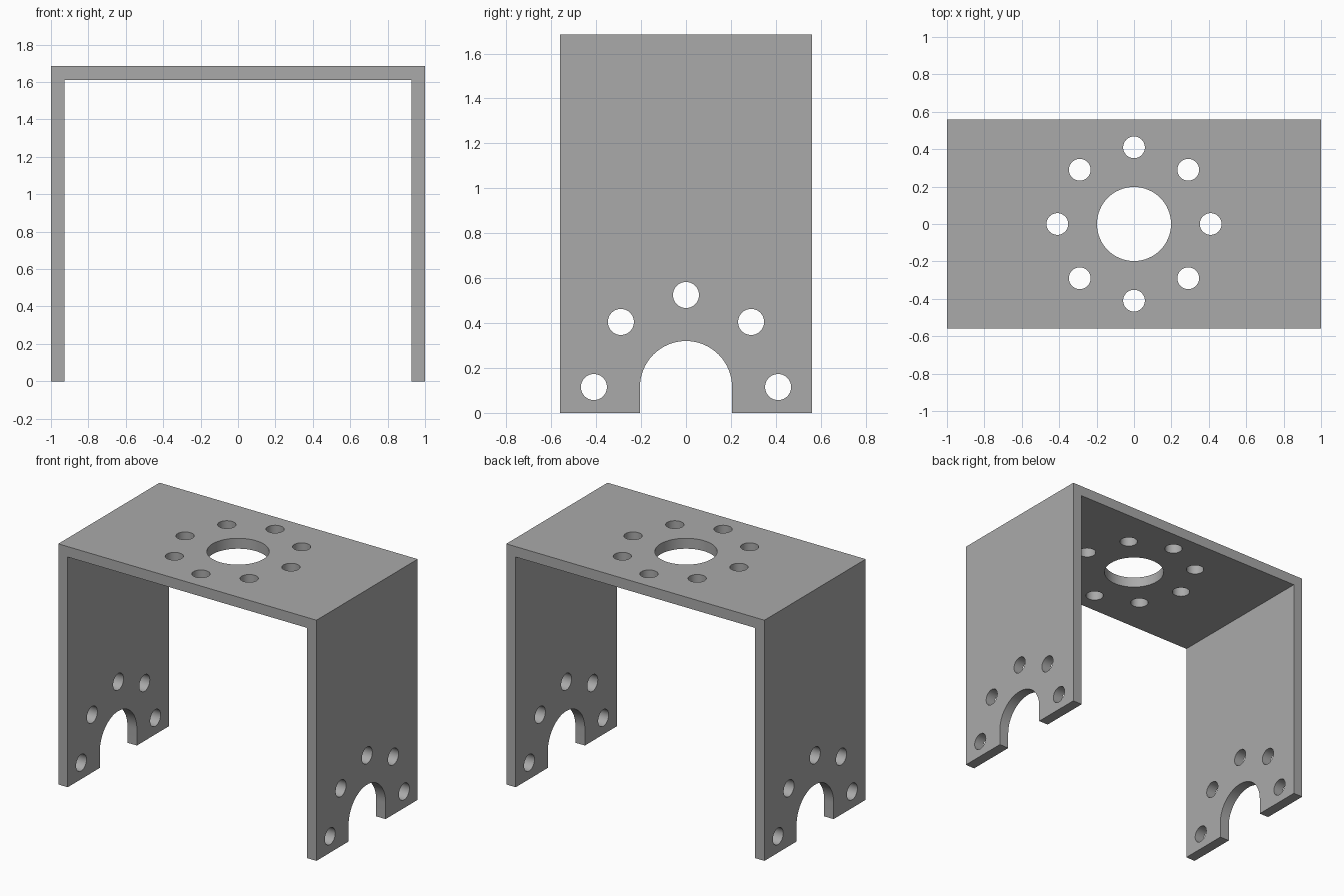
import bpy, bmesh, math
from mathutils import Matrix, Vector

cube = bpy.data.objects.get("Cube")
if cube:
    bpy.data.objects.remove(cube)

HEIGHT, HALF_W, HALF_D, THICK = 1.685, 1.0, 0.56, 0.073
RING, BOLT_R = 0.41, 0.058        # bolt circle and bolt hole radii
BORE_R, SLOT_R, SLOT_Z = 0.198, 0.205, 0.115

metal = bpy.data.materials.new("grey_metal")
metal.use_nodes = True
grey = (0.4, 0.4, 0.4, 1)
metal.diffuse_color = grey
metal.node_tree.nodes["Principled BSDF"].inputs["Base Color"].default_value = grey


def make_object(name, bm):
    bmesh.ops.recalc_face_normals(bm, faces=bm.faces)
    mesh = bpy.data.meshes.new(name)
    bm.to_mesh(mesh)
    bm.free()
    mesh.materials.append(metal)
    obj = bpy.data.objects.new(name, mesh)
    bpy.context.collection.objects.link(obj)
    return obj


def add_cylinder(bm, centre, radius, length, axis, segments=48):
    turn = Matrix.Rotation(math.pi / 2, 4, "Y") if axis == "X" else Matrix()
    bmesh.ops.create_cone(bm, cap_ends=True, segments=segments, radius1=radius,
                          radius2=radius, depth=length,
                          matrix=Matrix.Translation(centre) @ turn)


def cut(target, cutter):
    mod = target.modifiers.new(cutter.name, "BOOLEAN")
    mod.operation, mod.solver, mod.object = "DIFFERENCE", "EXACT", cutter
    bpy.context.view_layer.objects.active = target
    bpy.ops.object.modifier_apply(modifier=mod.name)
    bpy.data.objects.remove(cutter)


# U-shaped bracket: profile extruded front to back
inner = HALF_W - THICK
half = [(HALF_W, HEIGHT), (HALF_W, 0), (inner, 0), (inner, HEIGHT - THICK)]
profile = half + [(-x, z) for x, z in reversed(half)]
bm = bmesh.new()
face = bm.faces.new([bm.verts.new((x, -HALF_D, z)) for x, z in profile])
extruded = bmesh.ops.extrude_face_region(bm, geom=[face])["geom"]
bmesh.ops.translate(bm, vec=(0, 2 * HALF_D, 0),
                    verts=[g for g in extruded if isinstance(g, bmesh.types.BMVert)])
bracket = make_object("bracket", bm)

# Top plate: central bore and a full ring of bolt holes
bm = bmesh.new()
add_cylinder(bm, (0, 0, HEIGHT), BORE_R, 0.4, "Z", 64)
for i in range(8):
    a = i * math.pi / 4
    add_cylinder(bm, (RING * math.cos(a), RING * math.sin(a), HEIGHT), BOLT_R, 0.4, "Z")
cut(bracket, make_object("top_holes", bm))

# Both legs: half ring of bolt holes, drilled right through
bm = bmesh.new()
for i in range(5):
    a = i * math.pi / 4
    add_cylinder(bm, (0, RING * math.cos(a), SLOT_Z + RING * math.sin(a)), BOLT_R, 3, "X")
cut(bracket, make_object("leg_holes", bm))

# Both legs: round-topped slot open at the foot
bm = bmesh.new()
arch = [(SLOT_R * math.cos(i * math.pi / 32), SLOT_Z + SLOT_R * math.sin(i * math.pi / 32))
        for i in range(33)]
outline = [(SLOT_R, -0.2)] + arch + [(-SLOT_R, -0.2)]
face = bm.faces.new([bm.verts.new((-1.5, y, z)) for y, z in outline])
extruded = bmesh.ops.extrude_face_region(bm, geom=[face])["geom"]
bmesh.ops.translate(bm, vec=Vector((3, 0, 0)),
                    verts=[g for g in extruded if isinstance(g, bmesh.types.BMVert)])
cut(bracket, make_object("leg_slots", bm))

# Smooth hole walls, crisp plate edges
bpy.ops.object.select_all(action="DESELECT")
bracket.select_set(True)
bpy.context.view_layer.objects.active = bracket
bpy.ops.object.shade_smooth_by_angle(angle=math.radians(30))
